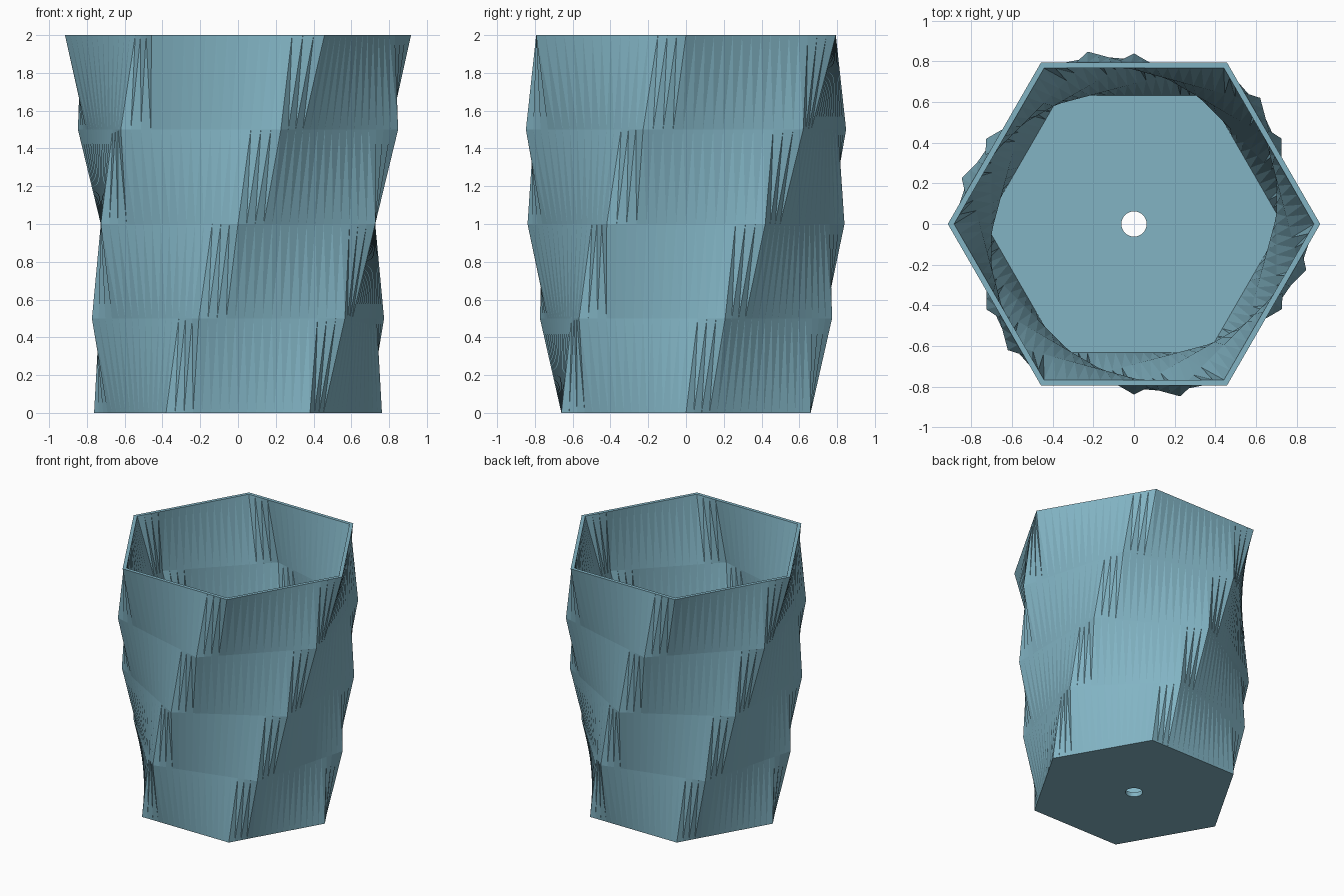
import bpy, bmesh
from math import sin, cos, tau, radians

if "Cube" in bpy.data.objects:
    bpy.data.objects.remove(bpy.data.objects["Cube"])

SIDES, SEG = 6, 16            # hexagon, segments along each side
N = SIDES * SEG
LEVELS, HEIGHT = 4, 2.0       # twisted slices
TWIST = radians(60)
R_BOTTOM, R_TOP = 0.762, 0.916
WALL, FLOOR = 0.031, 0.035
HOLE_R = 0.062
SHIFT = 3                     # point offset between neighbouring slices

bm = bmesh.new()


def hex_ring(r, turn, z):
    """Subdivided hexagon, counter-clockwise."""
    ring = []
    for k in range(SIDES):
        a, b = turn + tau * k / SIDES, turn + tau * (k + 1) / SIDES
        for j in range(SEG):
            t = j / SEG
            ring.append(bm.verts.new((r * (cos(a) * (1 - t) + cos(b) * t),
                                      r * (sin(a) * (1 - t) + sin(b) * t), z)))
    return ring


def circle_ring(r, z):
    return [bm.verts.new((r * cos(tau * i / N), r * sin(tau * i / N), z)) for i in range(N)]


def bridge(a, b):
    """Plain quad strip between two rings."""
    for i in range(N):
        j = (i + 1) % N
        bm.faces.new((a[i], a[j], b[j], b[i]))


def twisted_wall(rings):
    """Offset triangle strips, giving the creased steps along the corners."""
    for low, up in zip(rings, rings[1:]):
        for i in range(N):
            j = (i + 1) % N
            p, q = up[(i - SHIFT) % N], up[(j - SHIFT) % N]
            bm.faces.new((low[i], low[j], p))
            bm.faces.new((low[j], q, p))


def wall_rings(inset, base_z):
    rings = []
    for k in range(LEVELS + 1):
        f = k / LEVELS
        r = R_BOTTOM + (R_TOP - R_BOTTOM) * f - inset
        rings.append(hex_ring(r, TWIST * f, HEIGHT * f if k else base_z))
    return rings


# Outer and inner walls
outer = wall_rings(0, 0)
inner = wall_rings(WALL, FLOOR)
twisted_wall(outer)
twisted_wall(inner)

# Rim, floor, drain hole and underside
hole_top, hole_bottom = circle_ring(HOLE_R, FLOOR), circle_ring(HOLE_R, 0)
bridge(outer[-1], inner[-1])
bridge(inner[0], hole_top)
bridge(hole_top, hole_bottom)
bridge(hole_bottom, outer[0])
bmesh.ops.recalc_face_normals(bm, faces=bm.faces)

mesh = bpy.data.meshes.new("twisted_planter")
bm.to_mesh(mesh)
bm.free()
planter = bpy.data.objects.new("twisted_planter", mesh)
bpy.context.collection.objects.link(planter)

teal = bpy.data.materials.new("soft_teal")
teal.diffuse_color = (0.223, 0.456, 0.552, 1)
teal.use_nodes = True
teal.node_tree.nodes["Principled BSDF"].inputs["Base Color"].default_value = teal.diffuse_color
mesh.materials.append(teal)
